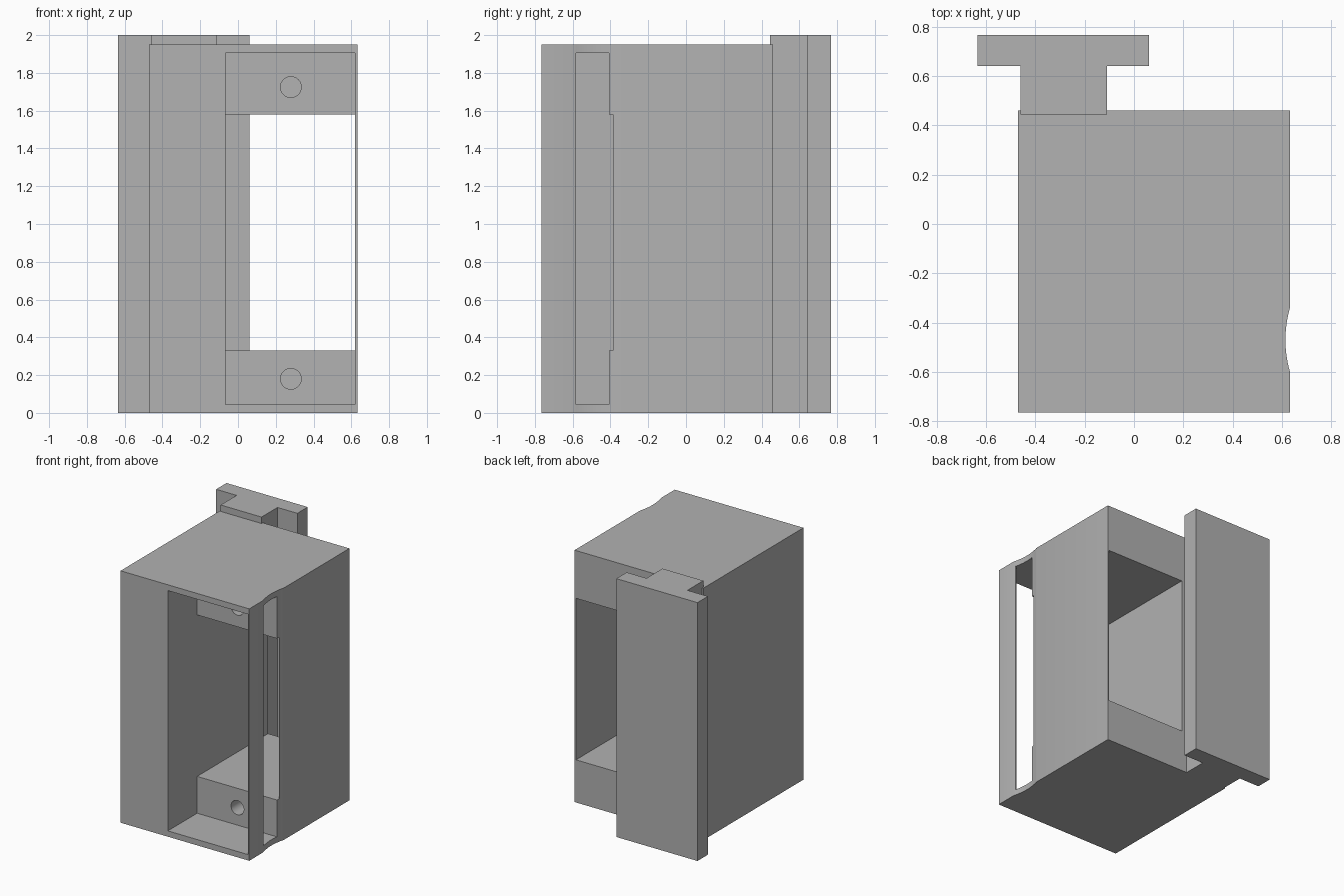
import bpy, bmesh, math

cube = bpy.data.objects.get("Cube")
if cube:
    bpy.data.objects.remove(cube, do_unlink=True)

grey = bpy.data.materials.new("plain_grey")
grey.use_nodes = True
colour = (0.445, 0.445, 0.445, 1)
grey.diffuse_color = colour
grey.node_tree.nodes["Principled BSDF"].inputs["Base Color"].default_value = colour


def prism(name, outline, z0, z1):
    """Extrude an outline in the xy plane from z0 to z1."""
    bm = bmesh.new()
    face = bm.faces.new([bm.verts.new((x, y, z0)) for x, y in outline])
    top = bmesh.ops.extrude_face_region(bm, geom=[face])["geom"]
    bmesh.ops.translate(bm, vec=(0, 0, z1 - z0),
                        verts=[v for v in top if isinstance(v, bmesh.types.BMVert)])
    bmesh.ops.recalc_face_normals(bm, faces=bm.faces)
    mesh = bpy.data.meshes.new(name)
    bm.to_mesh(mesh)
    bm.free()
    mesh.materials.append(grey)
    obj = bpy.data.objects.new(name, mesh)
    bpy.context.collection.objects.link(obj)
    return obj


def box(name, x0, x1, y0, y1, z0, z1):
    return prism(name, [(x0, y0), (x1, y0), (x1, y1), (x0, y1)], z0, z1)


def cut(target, cutter):
    """Subtract the cutter from the target and discard it."""
    cutter.hide_render = True
    mod = target.modifiers.new("cut", "BOOLEAN")
    mod.operation = "DIFFERENCE"
    mod.solver = "EXACT"
    mod.object = cutter
    bpy.context.view_layer.objects.active = target
    bpy.ops.object.modifier_apply(modifier=mod.name)
    bpy.data.objects.remove(cutter, do_unlink=True)


LEFT, RIGHT, FRONT, BACK, TOP = -0.47, 0.632, -0.765, 0.46, 1.95
PX0, PX1 = -0.065, 0.62        # pocket width
STEP = -0.407                  # pocket back
WZ0, WZ1 = 0.33, 1.58          # window height

# Housing block with a shallow curved finger scoop along its side
steps = 16
scoop = []
for i in range(steps + 1):
    t = -1 + 2 * i / steps
    scoop.append((RIGHT - 0.018 * (1 - t * t), -0.47 + 0.128 * t))
housing = prism("housing", [(LEFT, FRONT), (RIGHT, FRONT)] + scoop
                + [(RIGHT, BACK), (LEFT, BACK)], 0, TOP)

# Front pocket, then the window running through to the back
cut(housing, box("pocket_cutter", PX0, PX1, -1, STEP, 0.045, 1.905))
cut(housing, box("window_cutter", PX0, PX1, -0.9, 1, WZ0, WZ1))

# Slot through the thin side wall, wider beside the window
cut(housing, box("slot_cutter", 0.59, 0.8, -0.582, STEP, 0.045, 1.905))
cut(housing, box("wide_slot_cutter", 0.59, 0.8, -0.55, -0.386, WZ0, WZ1))

# Blind screw holes in the two ledges
for z in (0.18, 1.725):
    bpy.ops.mesh.primitive_cylinder_add(vertices=32, radius=0.055, depth=0.5,
                                        location=(0.28, STEP + 0.1, z),
                                        rotation=(math.pi / 2, 0, 0))
    drill = bpy.context.object
    drill.data.materials.append(grey)
    cut(housing, drill)

# T-shaped mounting rail on the back
rail = prism("mounting_rail", [(-0.46, 0.445), (-0.11, 0.445), (-0.11, 0.64),
                               (0.06, 0.64), (0.06, 0.767), (-0.635, 0.767),
                               (-0.635, 0.64), (-0.46, 0.64)], 0, 2)

# Merge the rail into the block so no faces overlap
mod = housing.modifiers.new("join", "BOOLEAN")
mod.operation = "UNION"
mod.solver = "EXACT"
mod.object = rail
bpy.context.view_layer.objects.active = housing
bpy.ops.object.modifier_apply(modifier=mod.name)
bpy.data.objects.remove(rail, do_unlink=True)
housing.name = "housing_with_rail"

bpy.ops.object.select_all(action="DESELECT")
housing.select_set(True)
bpy.ops.object.shade_smooth_by_angle(angle=math.radians(25))
